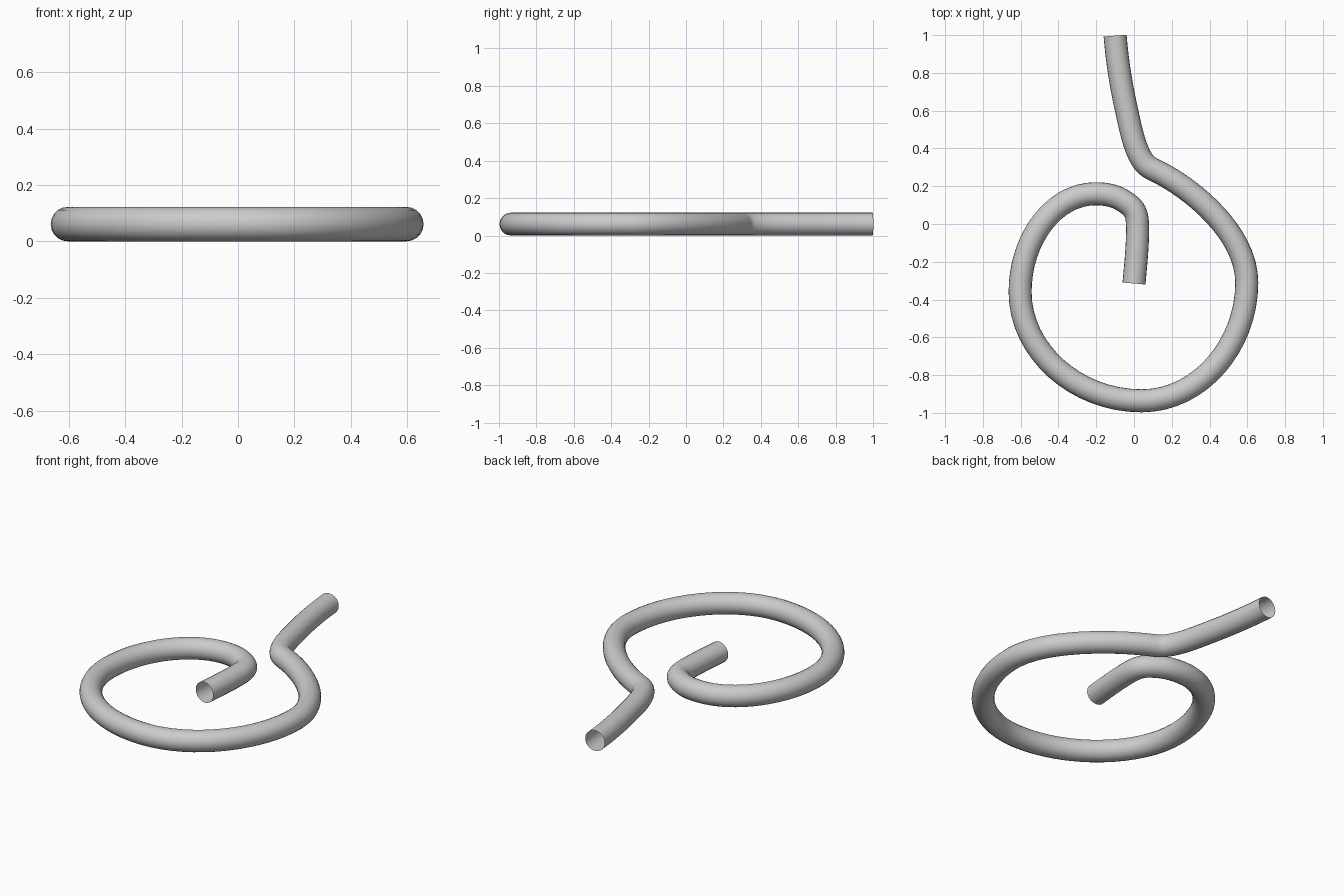
import bpy
from mathutils import Vector

if "Cube" in bpy.data.objects:
    bpy.data.objects.remove(bpy.data.objects["Cube"])

R = 0.061  # tube radius; the wire rests on z = 0

# Path in plan: x, y, tangent direction x, y, handle length before, after
path = [
    (0.00, -0.315, 0.09, 1.00, 0.09, 0.09),    # inner tail end
    (0.019, -0.03, 0.00, 1.00, 0.09, 0.065),
    (-0.03, 0.105, -0.80, 0.60, 0.055, 0.06),  # inner bend
    (-0.205, 0.16, -1.00, 0.00, 0.08, 0.22),   # loop top
    (-0.603, -0.36, 0.00, -1.00, 0.28, 0.31),  # loop left
    (0.04, -0.936, 1.00, 0.00, 0.35, 0.31),    # loop bottom
    (0.597, -0.31, 0.00, 1.00, 0.33, 0.26),    # loop right
    (0.11, 0.285, -0.90, 0.43, 0.22, 0.04),    # outer bend
    (0.037, 0.35, -0.50, 0.87, 0.04, 0.08),
    (-0.04, 0.605, -0.22, 0.98, 0.09, 0.13),
    (-0.10, 0.997, -0.08, 1.00, 0.13, 0.10),   # outer tail end
]

# Open-ended round tube swept along the path
curve = bpy.data.curves.new("wire_loop", 'CURVE')
curve.dimensions = '3D'
curve.bevel_depth = R
curve.bevel_resolution = 8
curve.resolution_u = 16
curve.use_fill_caps = False
spline = curve.splines.new('BEZIER')
spline.bezier_points.add(len(path) - 1)
for p, (x, y, tx, ty, before, after) in zip(spline.bezier_points, path):
    t = Vector((tx, ty, 0)).normalized()
    p.handle_left_type = p.handle_right_type = 'FREE'
    p.co = Vector((x, y, R))
    p.handle_left = p.co - t * before
    p.handle_right = p.co + t * after
spline.use_smooth = True

wire = bpy.data.objects.new("wire_loop", curve)
bpy.context.collection.objects.link(wire)

# Turn into a smooth mesh
bpy.context.view_layer.objects.active = wire
wire.select_set(True)
bpy.ops.object.convert(target='MESH')
bpy.ops.object.shade_smooth()
